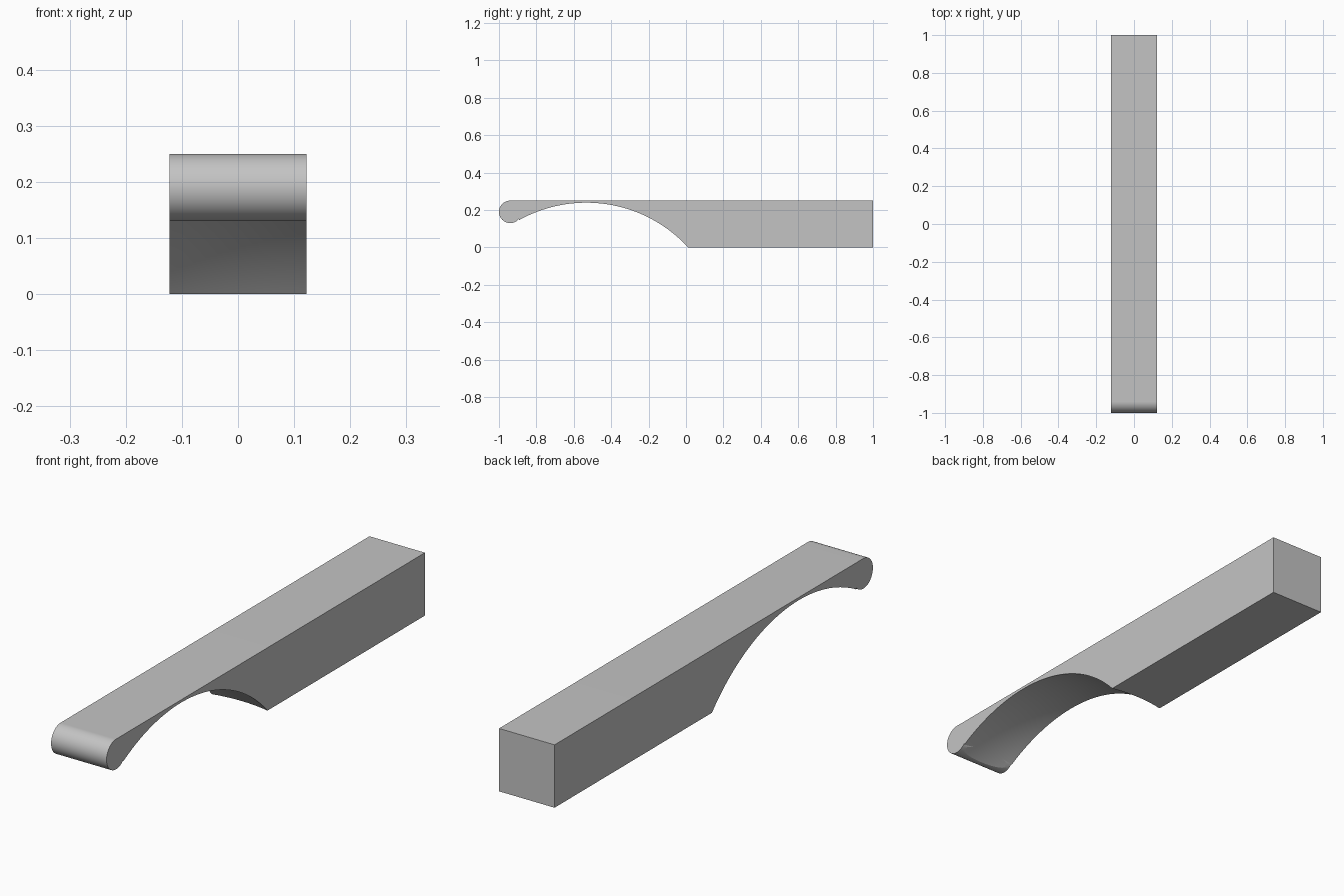
import bpy
import bmesh
from math import sin, cos, pi, radians
from mathutils import Matrix

default = bpy.data.objects.get("Cube")
if default:
    bpy.data.objects.remove(default, do_unlink=True)

HALF_WIDTH, HEIGHT = 0.122, 0.25
LIP = 0.06                                # radius of the rounded tip
SCOOP_R, SCOOP_Y, SCOOP_Z = 0.749, -0.533, -0.5


def add_object(name, bm):
    bmesh.ops.recalc_face_normals(bm, faces=bm.faces)
    mesh = bpy.data.meshes.new(name)
    bm.to_mesh(mesh)
    bm.free()
    obj = bpy.data.objects.new(name, mesh)
    bpy.context.collection.objects.link(obj)
    return obj


grey = bpy.data.materials.new("plain grey")
grey.use_nodes = True
colour = (0.55, 0.55, 0.55, 1)
grey.diffuse_color = colour
grey.node_tree.nodes["Principled BSDF"].inputs["Base Color"].default_value = colour

# Bar: side profile with a rounded front tip, extruded across the width
profile = [(1, 0), (1, HEIGHT)]
steps = 56
for i in range(steps + 1):
    a = radians(90 + 230 * i / steps)
    profile.append((-1 + LIP + LIP * cos(a), HEIGHT - LIP + LIP * sin(a)))
profile.append((profile[-1][0], 0))
bm = bmesh.new()
face = bm.faces.new([bm.verts.new((-HALF_WIDTH, y, z)) for y, z in profile])
side = bmesh.ops.extrude_face_region(bm, geom=[face])["geom"]
bmesh.ops.translate(bm, vec=(2 * HALF_WIDTH, 0, 0),
                    verts=[g for g in side if isinstance(g, bmesh.types.BMVert)])
bar = add_object("handle_bar", bm)
bar.data.materials.append(grey)

# Finger scoop: spherical hollow under the front half
bm = bmesh.new()
bmesh.ops.create_uvsphere(
    bm, u_segments=192, v_segments=96, radius=SCOOP_R,
    matrix=Matrix.Translation((0, SCOOP_Y, SCOOP_Z)) @ Matrix.Rotation(pi / 2, 4, "Y"))
cutter = add_object("scoop_cutter", bm)
cutter.hide_render = True

cut = bar.modifiers.new("scoop", "BOOLEAN")
cut.operation = "DIFFERENCE"
cut.solver = "EXACT"
cut.object = cutter
bpy.ops.object.select_all(action="DESELECT")
bpy.context.view_layer.objects.active = bar
bar.select_set(True)
bpy.ops.object.modifier_apply(modifier=cut.name)
bpy.data.objects.remove(cutter, do_unlink=True)

# Smooth curved faces, keep the creases crisp
bpy.ops.object.shade_smooth_by_angle(angle=radians(10))
